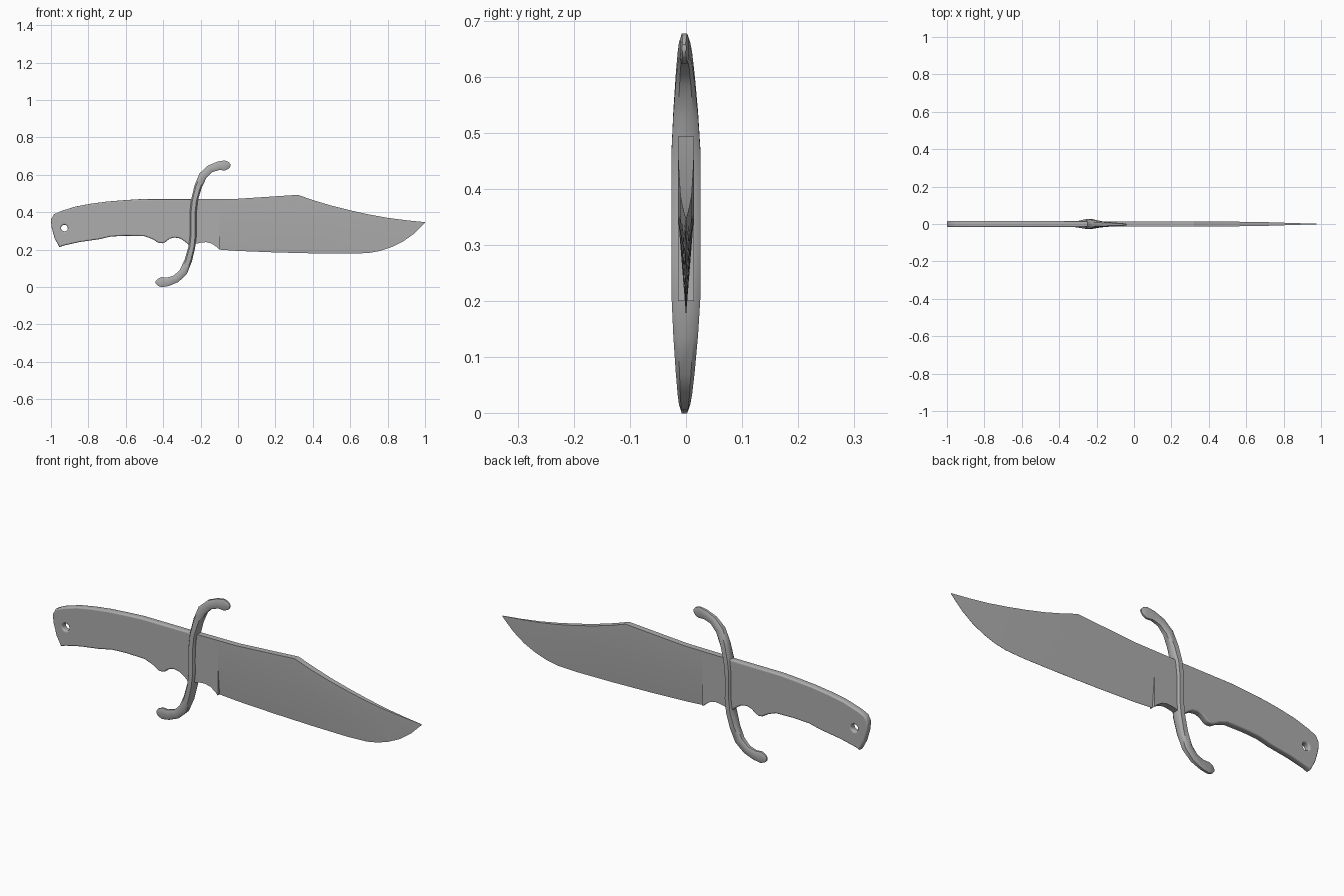
import bpy, bmesh, math
from mathutils import Vector

cube = bpy.data.objects.get("Cube")
if cube:
    bpy.data.objects.remove(cube)

steel = bpy.data.materials.new("plain_grey")
steel.use_nodes = True
GREY = (0.42, 0.42, 0.42, 1)
steel.diffuse_color = GREY
steel.node_tree.nodes["Principled BSDF"].inputs["Base Color"].default_value = GREY


def finish(obj, angle):
    bpy.ops.object.select_all(action='DESELECT')
    obj.select_set(True)
    bpy.context.view_layer.objects.active = obj
    if obj.type == 'CURVE':
        bpy.ops.object.convert(target='MESH')
        obj = bpy.context.object
    obj.data.materials.clear()
    obj.data.materials.append(steel)
    bpy.ops.object.shade_smooth_by_angle(angle=math.radians(angle))


def loft(name, rings, angle):
    """Skin a row of equal-sized cross-sections and cap both ends."""
    bm = bmesh.new()
    rows = [[bm.verts.new(p) for p in ring] for ring in rings]
    n = len(rows[0])
    for a, b in zip(rows, rows[1:]):
        for i in range(n):
            j = (i + 1) % n
            bm.faces.new((a[i], a[j], b[j], b[i]))
    bm.faces.new(rows[0])
    bm.faces.new(rows[-1][::-1])
    bmesh.ops.recalc_face_normals(bm, faces=bm.faces)
    mesh = bpy.data.meshes.new(name)
    bm.to_mesh(mesh)
    bm.free()
    obj = bpy.data.objects.new(name, mesh)
    bpy.context.collection.objects.link(obj)
    finish(obj, angle)


def lerp(table, x):
    for (x0, z0), (x1, z1) in zip(table, table[1:]):
        if x <= x1:
            return z0 + (z1 - z0) * max(0, x - x0) / (x1 - x0)
    return table[-1][1]


# Blade: thick spine, flat upper side, hollowed lower side ending in a thin edge
SPINE = [(-.25, .47), (0, .472), (.2, .485), (.32, .493), (.4, .465), (.5, .435),
         (.6, .41), (.7, .388), (.8, .37), (.9, .357), (1, .347)]
EDGE = [(-.25, .225), (-.2, .237), (-.17, .24), (-.14, .232), (-.115, .215), (-.1, .2),
        (0, .193), (.2, .185), (.4, .18), (.6, .178), (.7, .182), (.76, .193),
        (.82, .213), (.88, .242), (.94, .284), (1, .343)]
BEVEL = [(-.1, .362), (1, .345)]
THICK = [(.4, .0145), (.7, .01), (1, .0006)]


def blade_ring(x, sharp):
    t = lerp(THICK, x)
    e = 0.0005 if sharp else t
    s, b, z = lerp(SPINE, x), lerp(BEVEL, x), lerp(EDGE, x)
    return [(x, t, s), (x, t, b), (x, e, z), (x, -e, z), (x, -t, b), (x, -t, s)]


stations = sorted({x for x, _ in SPINE + EDGE})
rings = [blade_ring(x, False) for x in stations if x <= -.1]
rings += [blade_ring(x, True) for x in stations if x >= -.1]
loft("blade", rings, 15)

# Handle: rounded slab with finger notches and a lanyard hole
OUTLINE = [(-.24, .47), (-.52, .47), (-.6, .465), (-.7, .457), (-.79, .445), (-.87, .43),
           (-.95, .405), (-.985, .388), (-1, .36), (-.997, .32), (-.98, .26), (-.955, .213),
           (-.93, .222), (-.85, .24), (-.74, .256), (-.68, .27), (-.6, .274), (-.5, .272),
           (-.457, .256), (-.425, .236), (-.405, .234), (-.388, .24), (-.366, .258),
           (-.34, .265), (-.31, .26), (-.28, .24), (-.255, .217), (-.24, .217)]
HOLE = [(-.928 + .018 * math.cos(a), .315 + .018 * math.sin(a))
        for a in [k * math.tau / 16 for k in range(16)]]
curve = bpy.data.curves.new("handle", 'CURVE')
curve.dimensions = '2D'
curve.fill_mode = 'BOTH'
for points in (OUTLINE, HOLE):
    spline = curve.splines.new('POLY')
    spline.points.add(len(points) - 1)
    for p, (x, z) in zip(spline.points, points):
        p.co = (x, z, 0, 1)
    spline.use_cyclic_u = True
curve.extrude = 0.0095
curve.bevel_depth = 0.007
curve.bevel_resolution = 2
curve.offset = -0.007
handle = bpy.data.objects.new("handle", curve)
handle.rotation_euler.x = math.pi / 2
bpy.context.collection.objects.link(handle)
finish(handle, 35)

# Guard: S-shaped bar, each half a half-turn copy of the other
# (x, z, half width in the blade plane, half depth)
CENTRE = Vector((-.24, .338))
HALF = [(-.24, .4, .018, .026), (-.233, .463, .018, .026), (-.214, .535, .02, .022),
        (-.188, .595, .022, .017), (-.149, .632, .021, .013), (-.105, .648, .023, .01),
        (-.07, .65, .027, .008), (-.05, .651, .018, .006), (-.04, .651, .006, .004)]
turned = [(2 * CENTRE.x - x, 2 * CENTRE.y - z, w, d) for x, z, w, d in HALF]
path = turned[::-1] + [(CENTRE.x, CENTRE.y, .017, .026)] + HALF
SECTION = [(1, .6), (.6, 1), (-.6, 1), (-1, .6), (-1, -.6), (-.6, -1), (.6, -1), (1, -.6)]
rings = []
for i, (x, z, w, d) in enumerate(path):
    before, after = path[max(i - 1, 0)], path[min(i + 1, len(path) - 1)]
    along = Vector((after[0] - before[0], after[1] - before[1])).normalized()
    shift = -.004 * (1 - d / .026)
    rings.append([(x + along.y * w * u, shift + d * v, z - along.x * w * u) for u, v in SECTION])
loft("guard", rings, 40)
